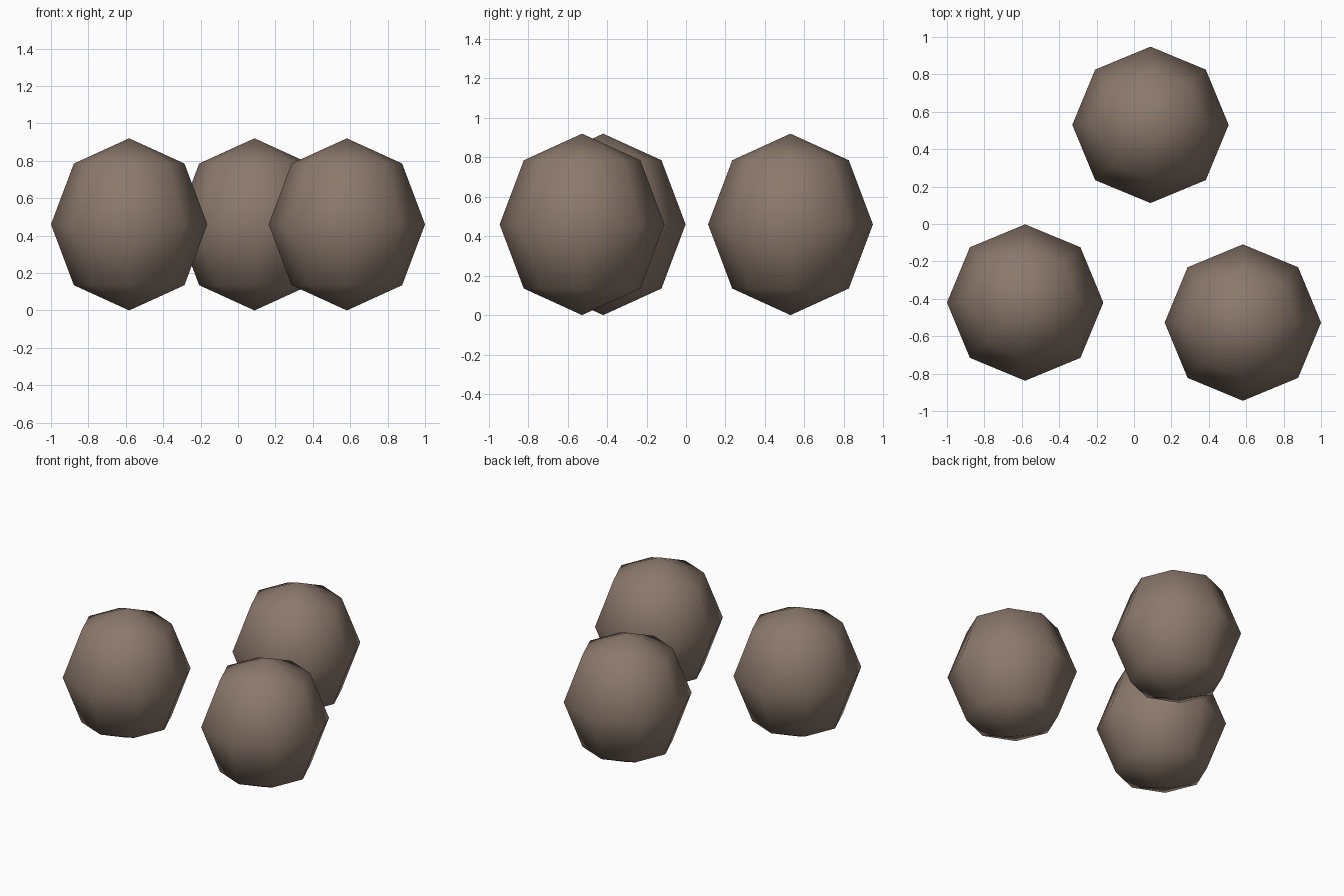
import bpy

if "Cube" in bpy.data.objects:
    bpy.data.objects.remove(bpy.data.objects["Cube"])

# Single stone colour
stone = bpy.data.materials.new("brown_stone")
stone.diffuse_color = (0.26, 0.19, 0.15, 1)
stone.use_nodes = True
stone.node_tree.nodes["Principled BSDF"].inputs["Base Color"].default_value = stone.diffuse_color

RADIUS = 0.418
HALF_HEIGHT = 0.46


def boulder(name, x, y):
    """Low-poly, slightly tall boulder resting on the ground."""
    bpy.ops.mesh.primitive_uv_sphere_add(segments=8, ring_count=4, radius=1,
                                         location=(x, y, HALF_HEIGHT))
    ob = bpy.context.object
    ob.name = name
    ob.scale = (RADIUS, RADIUS, HALF_HEIGHT)
    bpy.ops.object.transform_apply(location=False, rotation=False, scale=True)
    bpy.ops.object.shade_smooth()
    ob.data.materials.append(stone)


# Three loose boulders
boulder("boulder_left", -0.582, -0.42)
boulder("boulder_back", 0.088, 0.53)
boulder("boulder_right", 0.582, -0.527)
